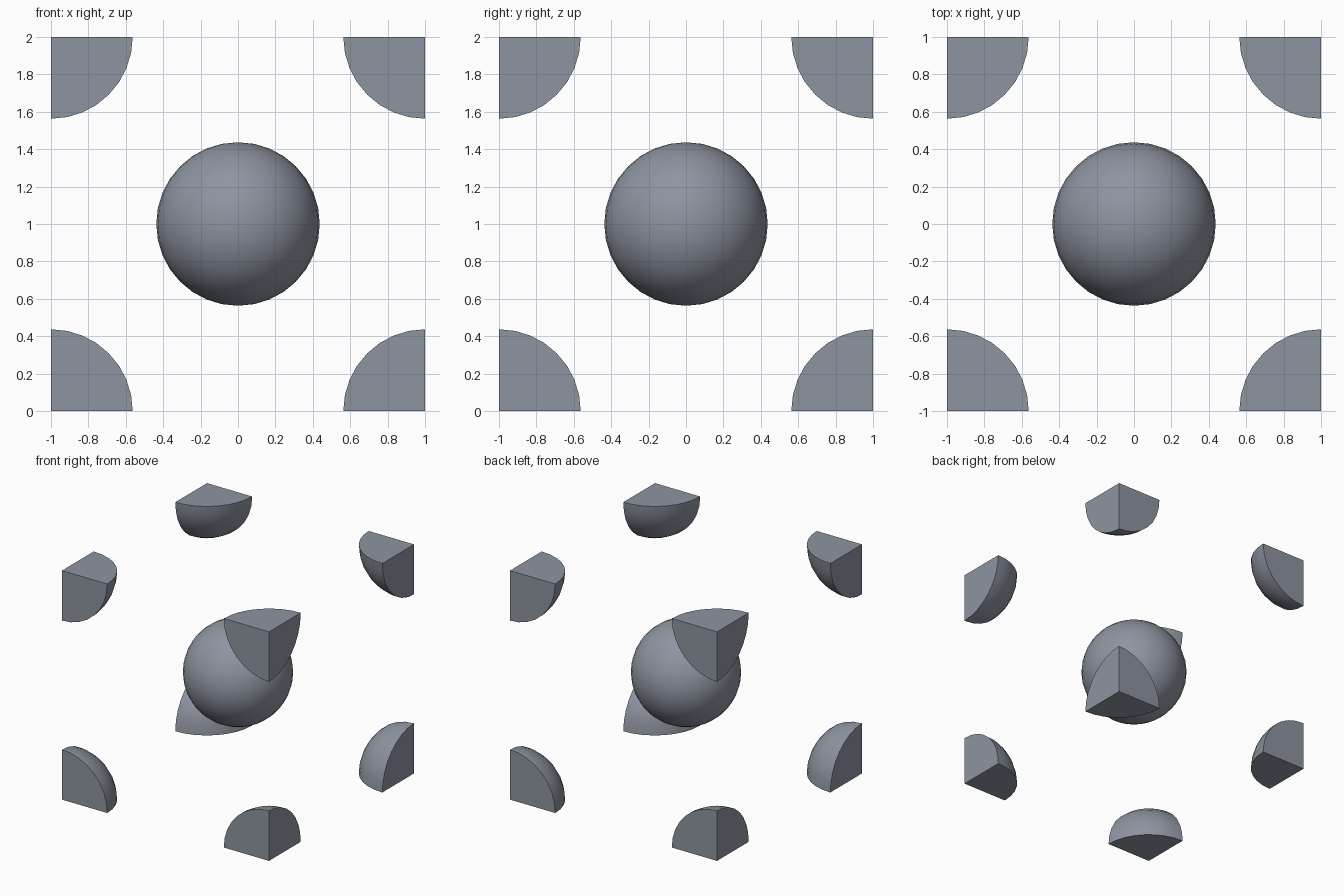
import bpy
import bmesh
import math
from mathutils import Vector

RADIUS = 0.437
HALF = 1.0

cube = bpy.data.objects.get("Cube")
if cube:
    bpy.data.objects.remove(cube, do_unlink=True)

# Single slate grey material
slate = bpy.data.materials.new("slate_grey")
slate.use_nodes = True
colour = (0.27, 0.30, 0.355, 1)
slate.diffuse_color = colour
slate.node_tree.nodes["Principled BSDF"].inputs["Base Color"].default_value = colour


def add_ball(name, centre, keep=None):
    """Add a sphere; keep gives the axis signs of the octant to retain."""
    bm = bmesh.new()
    bmesh.ops.create_uvsphere(bm, u_segments=32, v_segments=16, radius=RADIUS)
    if keep:
        for axis in range(3):
            normal = Vector((0, 0, 0))
            normal[axis] = -keep[axis]
            cut = bmesh.ops.bisect_plane(
                bm, geom=bm.verts[:] + bm.edges[:] + bm.faces[:], dist=1e-5,
                plane_co=(0, 0, 0), plane_no=normal, clear_outer=True)
            # Close the flat cut face
            rim = [e for e in bm.edges if e.is_boundary]
            bmesh.ops.holes_fill(bm, edges=rim, sides=0)
        bmesh.ops.recalc_face_normals(bm, faces=bm.faces[:])
    mesh = bpy.data.meshes.new(name)
    bm.to_mesh(mesh)
    bm.free()
    mesh.materials.append(slate)
    ball = bpy.data.objects.new(name, mesh)
    ball.location = centre
    bpy.context.collection.objects.link(ball)
    bpy.ops.object.select_all(action='DESELECT')
    ball.select_set(True)
    bpy.context.view_layer.objects.active = ball
    bpy.ops.object.shade_smooth_by_angle(angle=math.radians(30))


# Whole ball in the middle of the cell
add_ball("centre_ball", (0, 0, HALF))

# One eighth of a ball in each corner of the cell
for sx, side in ((-1, "right"), (1, "left")):
    for sy, depth in ((-1, "front"), (1, "back")):
        for sz, level in ((-1, "bottom"), (1, "top")):
            add_ball(f"corner_{level}_{depth}_{side}",
                     (sx * HALF, sy * HALF, HALF + sz * HALF),
                     (-sx, -sy, -sz))
